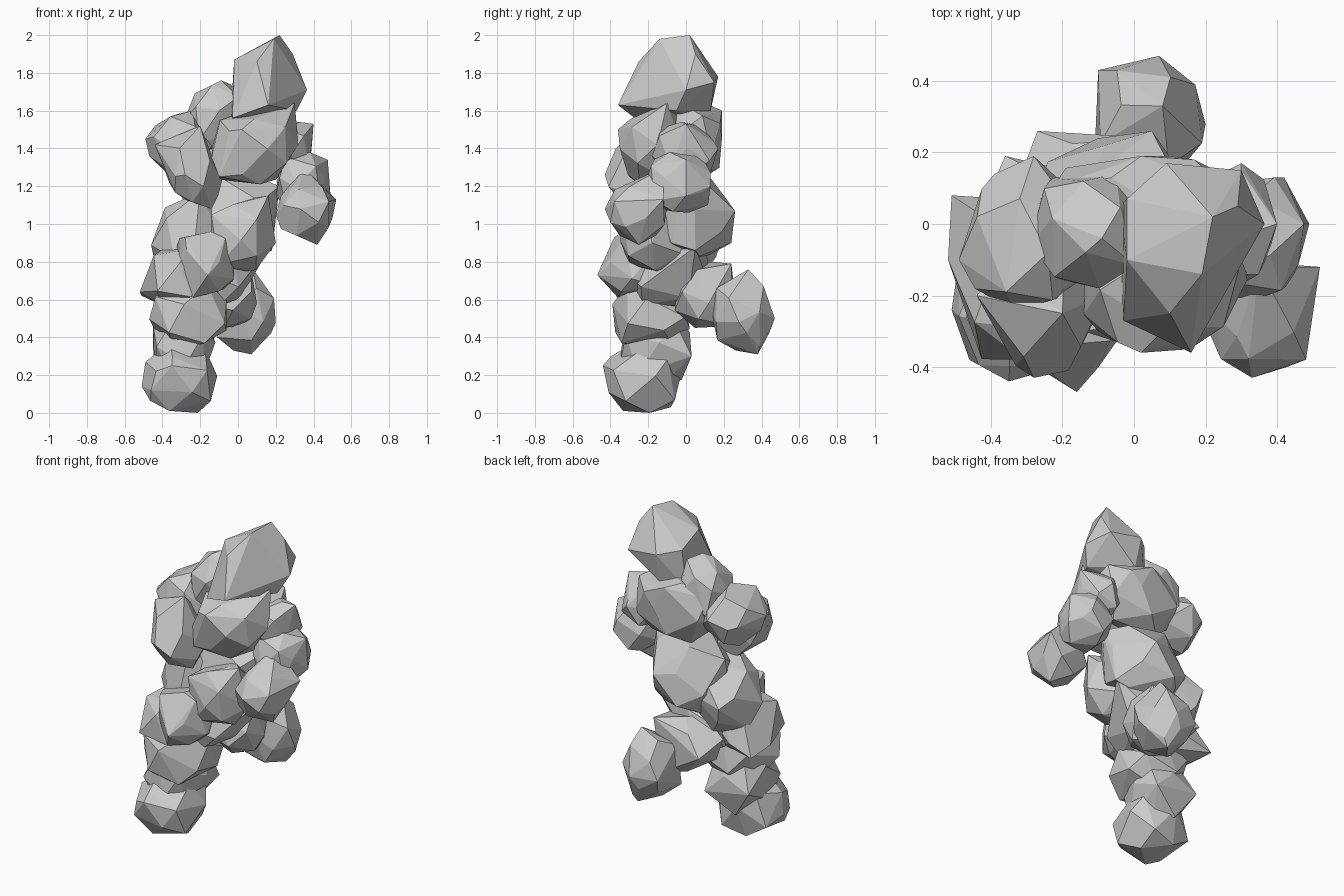
import bpy
import bmesh
import math
import random
from mathutils import Vector

random.seed(11)

default_cube = bpy.data.objects.get("Cube")
if default_cube:
    bpy.data.objects.remove(default_cube, do_unlink=True)

GOLDEN_ANGLE = math.pi * (3 - math.sqrt(5))
POINTS = 18

stone = bpy.data.materials.new("grey_stone")
stone.use_nodes = True
stone_colour = (0.6, 0.6, 0.6, 1)
stone.diffuse_color = stone_colour
stone.node_tree.nodes["Principled BSDF"].inputs["Base Color"].default_value = stone_colour


def signed_power(value, power):
    return math.copysign(abs(value) ** power, value)


def boulder_points(lean):
    """Scatter points evenly over a slightly boxy ball, leaning sideways with height."""
    points = []
    spin = random.uniform(0, math.tau)
    for i in range(POINTS):
        height = 1 - 2 * (i + 0.5) / POINTS
        ring = math.sqrt(1 - height * height)
        angle = spin + i * GOLDEN_ANGLE
        direction = Vector((ring * math.cos(angle), ring * math.sin(angle), height))
        direction += Vector([random.uniform(-0.14, 0.14) for axis in range(3)])
        direction.normalize()
        point = Vector([signed_power(c, 0.8) for c in direction]) * random.uniform(0.94, 1.04)
        point.x += lean * point.z
        points.append(point)
    return points


def add_boulder(name, low, high, lean=0, tips=()):
    """Make a faceted boulder that fills a box, pulled out to some pointed tips."""
    points = boulder_points(lean)
    least = [min(p[axis] for p in points) for axis in range(3)]
    most = [max(p[axis] for p in points) for axis in range(3)]
    centre = (Vector(low) + Vector(high)) / 2

    bm = bmesh.new()
    for point in points:
        fitted = [
            low[a] + (point[a] - least[a]) / (most[a] - least[a]) * (high[a] - low[a])
            for a in range(3)
        ]
        bm.verts.new(Vector(fitted) - centre)
    for tip in tips:
        bm.verts.new(Vector(tip) - centre)
    bmesh.ops.convex_hull(bm, input=bm.verts[:])
    loose = [v for v in bm.verts if not v.link_faces]
    bmesh.ops.delete(bm, geom=loose, context="VERTS")
    # Merge nearly flat neighbours into broader chipped facets
    bmesh.ops.dissolve_limit(
        bm, angle_limit=math.radians(9), verts=bm.verts[:], edges=bm.edges[:]
    )
    bmesh.ops.recalc_face_normals(bm, faces=bm.faces[:])

    mesh = bpy.data.meshes.new(name)
    bm.to_mesh(mesh)
    bm.free()
    mesh.materials.append(stone)
    boulder = bpy.data.objects.new(name, mesh)
    boulder.location = centre
    bpy.context.collection.objects.link(boulder)


# Head and neck
add_boulder("head", (.03, -.18, 1.6), (.3, .1, 1.86), tips=[
    (.22, .02, 2), (.19, -.14, 1.98), (-.02, -.1, 1.87), (.29, .05, 1.9),
    (.365, 0, 1.71), (.31, -.05, 1.6), (.1, -.25, 1.86), (.16, -.36, 1.63),
    (-.03, -.27, 1.56), (-.02, .07, 1.8), (.09, .17, 1.78), (.3, .15, 1.75),
    (.1, .13, 1.6), (-.04, .05, 1.55)])
add_boulder("neck", (-.29, -.18, 1.38), (.02, .14, 1.74), lean=0.25,
            tips=[(-.09, -.04, 1.76), (-.22, 0, 1.68)])

# Torso
add_boulder("chest", (-.14, -.35, 1.21), (.3, 0, 1.6), lean=0.1,
            tips=[(.3, -.1, 1.64), (.32, -.15, 1.42), (-.1, -.3, 1.25), (.02, -.36, 1.5)])
add_boulder("upper_back", (-.24, -.14, 1.24), (.3, .18, 1.63),
            tips=[(.02, .19, 1.6), (.1, .19, 1.45)])
add_boulder("waist", (-.3, -.2, .8), (.2, .22, 1.27), tips=[
    (.05, .26, 1.07), (-.1, .24, .9), (.18, .05, .86), (.22, -.02, 1.2)])
add_boulder("belly", (-.15, -.35, .74), (.17, 0, 1.14), lean=0.2,
            tips=[(.2, -.18, .9), (.16, -.22, 1.15), (-.14, -.3, 1.05)])
add_boulder("right_flank", (-.46, -.25, .7), (-.08, .16, 1.12), lean=0.1,
            tips=[(-.36, .19, .93), (-.2, -.2, 1.17)])
add_boulder("lower_belly", (-.33, -.4, .62), (-.02, -.08, .96),
            tips=[(-.16, -.47, .73), (-.28, -.38, .93), (-.24, -.36, .61)])
add_boulder("right_hip", (-.5, -.38, .56), (-.16, .07, .87),
            tips=[(-.51, .08, .62), (-.52, -.1, .64)])
add_boulder("pelvis", (-.32, -.3, .55), (.03, .14, .86), tips=[(.17, .05, .88)])

# Right arm
add_boulder("right_shoulder", (-.47, -.24, 1.26), (-.14, .13, 1.6),
            tips=[(-.49, -.1, 1.45), (-.39, .14, 1.42), (-.28, .19, 1.47)])
add_boulder("right_forearm", (-.4, -.41, 1.1), (-.1, -.06, 1.42), lean=-0.3, tips=[
    (-.14, -.25, 1.08), (-.085, -.2, 1.23), (-.28, -.43, 1.26), (-.2, -.25, 1.52),
    (-.44, -.2, 1.42)])

# Left arm
add_boulder("left_shoulder", (.14, -.18, 1.24), (.39, .15, 1.54),
            tips=[(.4, 0, 1.53), (.3, .17, 1.4)])
add_boulder("left_upper_arm", (.2, -.22, 1.06), (.46, .13, 1.38),
            tips=[(.475, 0, 1.34), (.42, .13, 1.2), (.49, 0, 1.15)])
add_boulder("left_hand", (.22, -.4, .93), (.5, -.1, 1.2), tips=[
    (.33, -.43, 1.08), (.42, -.25, .89), (.52, -.12, 1.13), (.2, -.28, 1.05),
    (.35, -.12, 1.3)])

# Right leg, standing
add_boulder("right_thigh", (-.47, -.39, .34), (-.06, .02, .7))
add_boulder("right_shin", (-.45, -.35, .14), (-.12, .02, .56),
            tips=[(-.45, .02, .35), (-.15, .03, .3)])
add_boulder("right_foot", (-.49, -.41, 0), (-.11, -.02, .37),
            tips=[(-.51, -.24, .14), (-.35, -.44, .25), (-.46, -.38, .12)])

# Left leg, stretched out behind
add_boulder("left_thigh", (-.26, -.06, .45), (.1, .26, .8),
            tips=[(-.27, .26, .62), (-.33, .1, .7), (.06, .24, .79), (0, .24, .46)])
add_boulder("left_foot", (-.11, .13, .33), (.19, .44, .72), tips=[
    (.07, .38, .31), (.08, .33, .76), (.2, .28, .48), (.07, .47, .5), (-.1, .43, .5),
    (-.11, .2, .4)])
